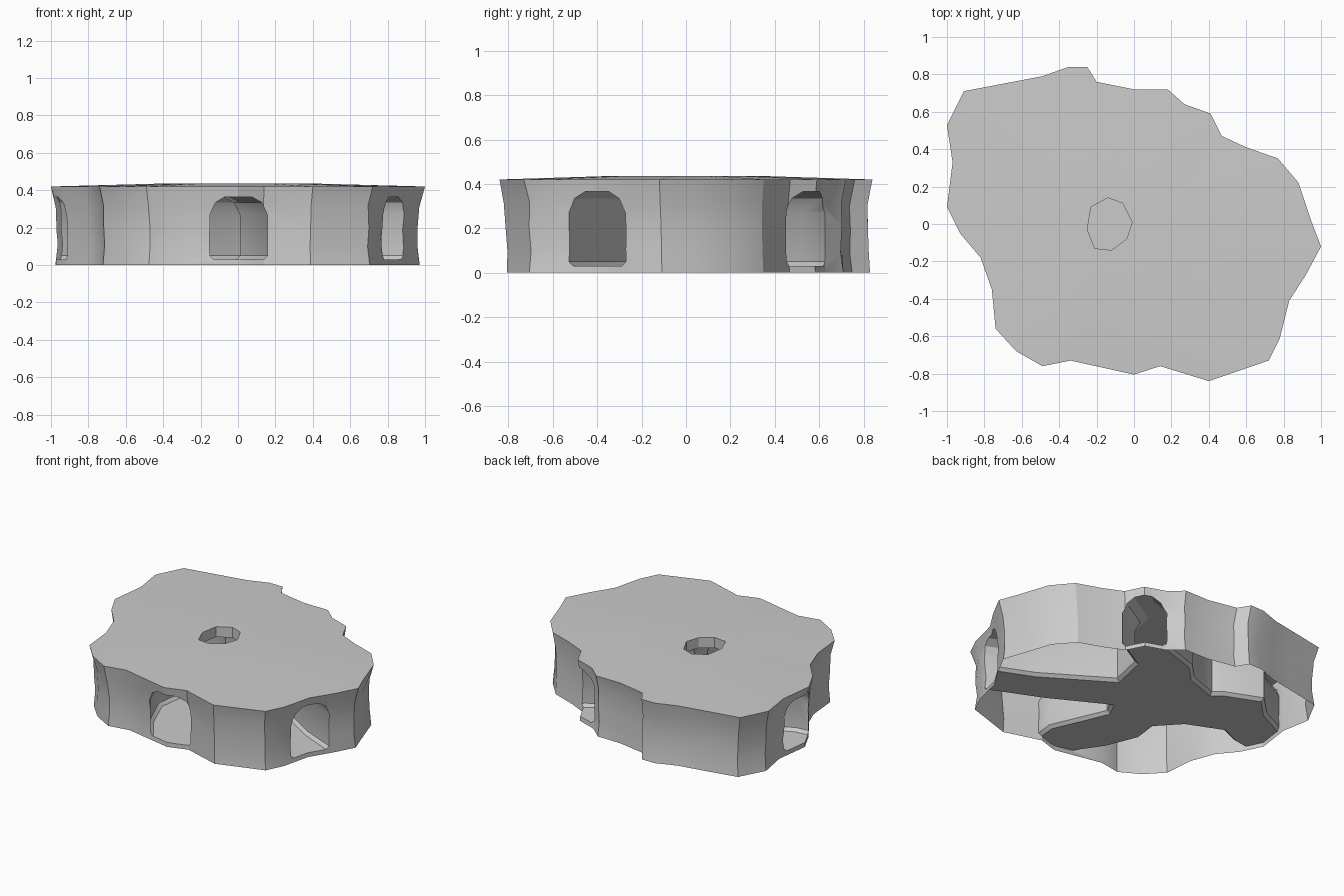
import bpy, bmesh, math, random

random.seed(4)
if "Cube" in bpy.data.objects:
    bpy.data.objects.remove(bpy.data.objects["Cube"], do_unlink=True)

# One plain stone colour
stone = bpy.data.materials.new("stone_grey")
stone.use_nodes = True
stone.diffuse_color = (0.6, 0.6, 0.6, 1)
stone.node_tree.nodes["Principled BSDF"].inputs["Base Color"].default_value = (0.6, 0.6, 0.6, 1)

# Rim of the rock, counter-clockwise from the front
RIM = [(0, -.805), (.14, -.76), (.4, -.84), (.72, -.73), (.78, -.61), (.83, -.41),
       (.92, -.27), (1, -.12), (.95, .01), (.88, .22), (.77, .35), (.6, .41),
       (.47, .47), (.41, .59), (.27, .64), (.18, .72), (0, .72), (-.2, .76),
       (-.25, .84), (-.35, .84), (-.49, .79), (-.7, .75), (-.91, .71), (-1, .53),
       (-.97, .33), (-1, .09), (-.93, -.05), (-.82, -.18), (-.76, -.35),
       (-.74, -.56), (-.63, -.68), (-.49, -.76), (-.34, -.73)]

# Plan of the cave with its four tunnels running out through the walls
CAVE = [(-.15, -.98), (.13, -.98), (.17, -.62), (.01, -.25), (.05, -.17), (.42, -.37),
        (.78, -.53), (.95, -.62), (1.06, -.34), (.88, -.27), (.65, -.17),
        (.22, .1), (.27, .33), (.46, .44), (.64, .61), (.45, .8), (.27, .63),
        (-.03, .53), (-.14, .42), (-.34, .35), (-.4, .4), (-.64, .5), (-.77, .37),
        (-.95, .28), (-1.15, .3), (-1.15, -.03), (-.93, -.03), (-.83, -.02),
        (-.69, .04), (-.46, -.06), (-.33, -.2), (-.35, -.36), (-.26, -.58),
        (-.15, -.74)]


def to_object(bm, name):
    bmesh.ops.recalc_face_normals(bm, faces=bm.faces[:])
    mesh = bpy.data.meshes.new(name)
    bm.to_mesh(mesh)
    bm.free()
    mesh.materials.append(stone)
    obj = bpy.data.objects.new(name, mesh)
    bpy.context.collection.objects.link(obj)
    return obj


def prism(bm, plan, low, high):
    base = bm.faces.new([bm.verts.new((x, y, low)) for x, y in plan])
    out = bmesh.ops.extrude_face_region(bm, geom=[base], use_keep_orig=True)["geom"]
    top = next(g for g in out if isinstance(g, bmesh.types.BMFace))
    for v in top.verts:
        v.co.z = high
    bmesh.ops.recalc_face_normals(bm, faces=bm.faces[:])
    return base, top


# Rock: stacked uneven rings, closed with a slightly domed top
bm = bmesh.new()
rings = []
for z, scale, shift, rough in [(0, .974, .008, .004), (.1, .967, .005, .007),
                               (.2, .965, .003, .007), (.31, .973, 0, .007),
                               (.42, 1, 0, 0), (.436, .4, 0, 0)]:
    ring = []
    for x, y in RIM:
        s = scale + random.uniform(-rough, rough)
        dz = random.uniform(-2, 2) * rough
        ring.append(bm.verts.new((x * s, y * s + shift, z + (dz if z else 0))))
    rings.append(ring)
n = len(RIM)
for lower, upper in zip(rings, rings[1:]):
    for i in range(n):
        j = (i + 1) % n
        bm.faces.new((lower[i], lower[j], upper[j], upper[i]))
bm.faces.new(rings[0])
bm.faces.new(rings[-1])
rock = to_object(bm, "cave_rock")

# Cave cutter: straight walls, chamfered floor and an arched ceiling
bm = bmesh.new()
floor, ceiling = prism(bm, CAVE, .05, .27)
for face, inset, z in [(floor, .02, .03), (ceiling, .03, .335), (ceiling, .05, .365)]:
    bmesh.ops.inset_individual(bm, faces=[face], thickness=inset, use_even_offset=True)
    for v in face.verts:
        v.co.z = z
cave = to_object(bm, "cave_cutter")

# Skylight cutter: a rough octagon through the roof
bm = bmesh.new()
SKYLIGHT = [(-.01, .01), (-.06, .11), (-.14, .14), (-.23, .09), (-.25, -.03),
            (-.21, -.13), (-.12, -.14), (-.04, -.08)]
prism(bm, SKYLIGHT, .2, .6)
skylight = to_object(bm, "skylight_cutter")

# Carve the rock
bpy.context.view_layer.objects.active = rock
for cutter in (cave, skylight):
    cutter.hide_render = True
    mod = rock.modifiers.new("carve", 'BOOLEAN')
    mod.operation = 'DIFFERENCE'
    mod.solver = 'EXACT'
    mod.object = cutter
    bpy.ops.object.modifier_apply(modifier=mod.name)
    bpy.data.objects.remove(cutter, do_unlink=True)

# Open the underside, leaving the hollow shell around the cave
bm = bmesh.new()
bm.from_mesh(rock.data)
under = [f for f in bm.faces if all(v.co.z < .005 for v in f.verts)]
bmesh.ops.delete(bm, geom=under, context='FACES')
for f in bm.faces:
    f.material_index = 0
bm.to_mesh(rock.data)
bm.free()

# Smooth shading with sharp creases kept
bpy.ops.object.select_all(action='DESELECT')
rock.select_set(True)
bpy.ops.object.shade_smooth_by_angle(angle=math.radians(30))
